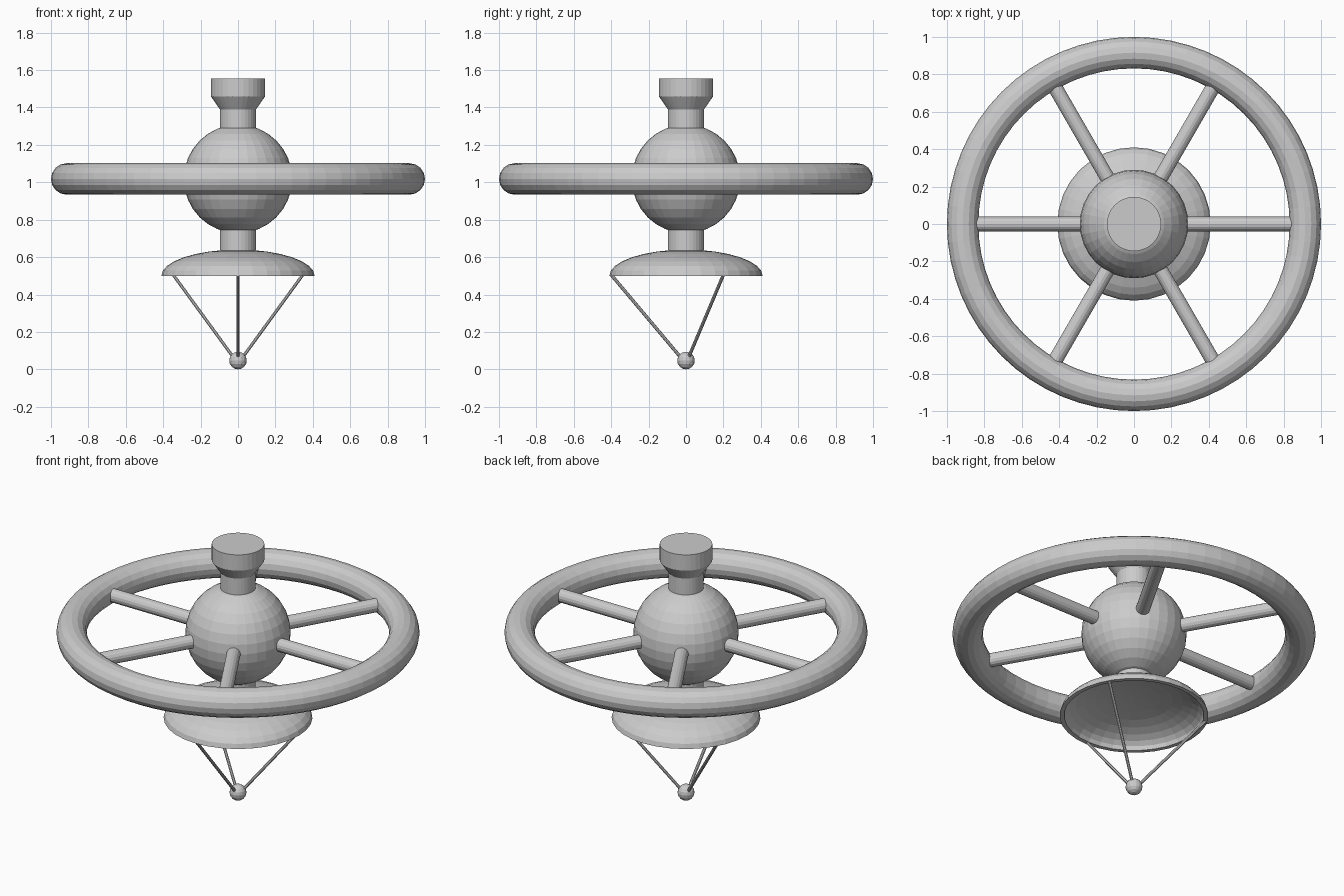
import bpy, bmesh
from math import cos, sin, pi, radians
from mathutils import Vector

if "Cube" in bpy.data.objects:
    bpy.data.objects.remove(bpy.data.objects["Cube"])

HUB_Z = 1.018
FEED_Z = 0.047


def make_object(name, bm):
    bmesh.ops.recalc_face_normals(bm, faces=bm.faces)
    mesh = bpy.data.meshes.new(name)
    bm.to_mesh(mesh)
    bm.free()
    ob = bpy.data.objects.new(name, mesh)
    bpy.context.collection.objects.link(ob)
    return ob


def lathe(name, profile, steps=32):
    """Revolve an (r, z) profile around the z axis."""
    bm = bmesh.new()
    vs = [bm.verts.new((r, 0, z)) for r, z in profile]
    es = [bm.edges.new(pair) for pair in zip(vs, vs[1:])]
    bmesh.ops.spin(bm, geom=vs + es, cent=(0, 0, 0), axis=(0, 0, 1),
                   angle=2 * pi, steps=steps)
    bmesh.ops.remove_doubles(bm, verts=bm.verts, dist=1e-5)
    return make_object(name, bm)


def ball(name, radius, z, seg, rings):
    bm = bmesh.new()
    bmesh.ops.create_uvsphere(bm, u_segments=seg, v_segments=rings, radius=radius)
    bmesh.ops.translate(bm, verts=bm.verts, vec=(0, 0, z))
    return make_object(name, bm)


def rod(name, a, b, radius, seg):
    a, b = Vector(a), Vector(b)
    bm = bmesh.new()
    bmesh.ops.create_cone(bm, cap_ends=True, segments=seg, radius1=radius,
                          radius2=radius, depth=(b - a).length)
    ob = make_object(name, bm)
    ob.location = (a + b) / 2
    ob.rotation_euler = (b - a).to_track_quat('Z', 'Y').to_euler()
    return ob


# Habitat ring
bpy.ops.mesh.primitive_torus_add(major_radius=0.916, minor_radius=0.084,
                                 major_segments=64, minor_segments=16,
                                 location=(0, 0, HUB_Z))
bpy.context.object.name = "habitat_ring"

# Central sphere
ball("hub_sphere", 0.29, HUB_Z, 32, 16)

# Spokes from hub to ring
for i in range(6):
    a = i * pi / 3
    d = Vector((cos(a), sin(a), 0))
    z = Vector((0, 0, HUB_Z))
    rod(f"spoke_{i + 1}", d * 0.25 + z, d * 0.86 + z, 0.039, 16)

# Upper neck with flared docking port
lathe("docking_port", [(0, 1.2), (0.097, 1.2), (0.097, 1.39), (0.145, 1.46),
                       (0.145, 1.556), (0, 1.556)])

# Lower neck
lathe("lower_neck", [(0, 0.62), (0.097, 0.62), (0.097, 0.85), (0, 0.85)])

# Hollow antenna dish: outer curve, rim, inner curve
N = 8
outer = [(0.41 * sin(t), 0.50 + 0.14 * (cos(t)))
         for t in (i * pi / 2 / N for i in range(N + 1))]
inner = [(0.385 * sin(t), 0.50 + 0.115 * cos(t))
         for t in (i * pi / 2 / N for i in range(N, -1, -1))]
lathe("antenna_dish", outer + inner)

# Feed horn ball on three struts
ball("feed_ball", 0.047, FEED_Z, 16, 8)
for i, deg in enumerate((-90, 30, 150)):
    d = Vector((cos(radians(deg)), sin(radians(deg)), 0))
    rod(f"feed_strut_{i + 1}", d * 0.398 + Vector((0, 0, 0.503)),
        d * 0.025 + Vector((0, 0, 0.06)), 0.009, 8)
